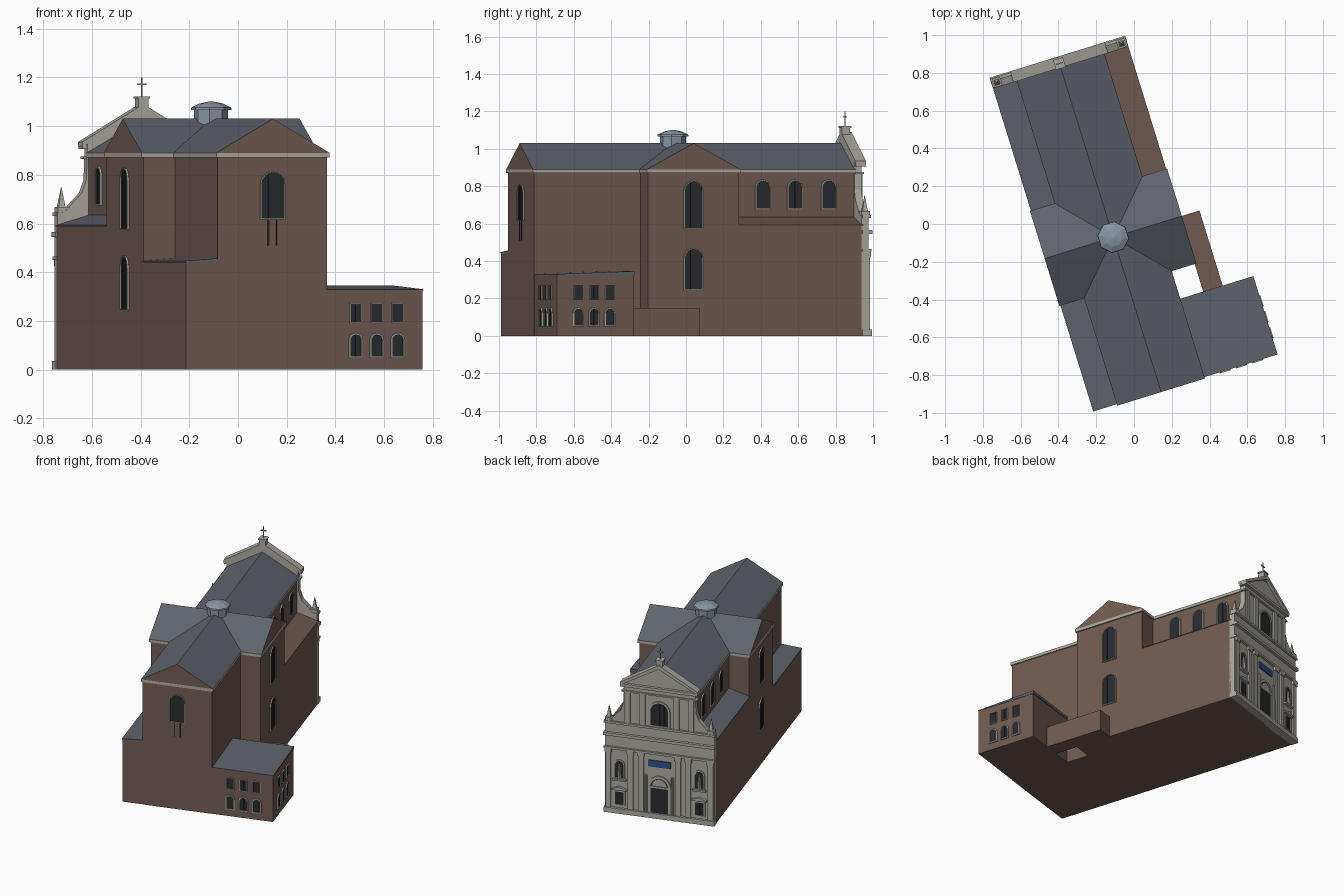
import bpy, bmesh, math
from mathutils import Matrix

if "Cube" in bpy.data.objects:
    bpy.data.objects.remove(bpy.data.objects["Cube"])

# The church is laid out on its own axes (u across, v towards the facade) then turned in place
PLACE = Matrix.Translation((-0.11, -0.07, 0)) @ Matrix.Rotation(math.radians(17.2), 4, 'Z')


def material(name, rgb):
    m = bpy.data.materials.new(name)
    m.diffuse_color = (*rgb, 1)
    m.use_nodes = True
    m.node_tree.nodes["Principled BSDF"].inputs["Base Color"].default_value = m.diffuse_color
    return m


BRICK = material("brick", (0.165, 0.105, 0.083))
ROOF = material("slate", (0.115, 0.125, 0.148))
STONE = material("stone", (0.42, 0.40, 0.35))
GLASS = material("dark_glass", (0.022, 0.024, 0.028))
LEAD = material("lead", (0.25, 0.30, 0.36))
BLUE = material("blue_panel", (0.03, 0.08, 0.27))


def finish(name, bm, *mats):
    bmesh.ops.recalc_face_normals(bm, faces=bm.faces)
    me = bpy.data.meshes.new(name)
    bm.to_mesh(me)
    bm.free()
    for m in mats:
        me.materials.append(m)
    ob = bpy.data.objects.new(name, me)
    ob.matrix_world = PLACE
    bpy.context.collection.objects.link(ob)
    return ob


def prism(name, pts, axis, d0, d1, mat, cap=None):
    """Extrude a 2D profile along u, v or z; cap gives the two ends another material."""
    put = {'u': lambda a, b, d: (d, a, b), 'v': lambda a, b, d: (a, d, b),
           'z': lambda a, b, d: (a, b, d)}[axis]
    bm = bmesh.new()
    lo, hi = ([bm.verts.new(put(a, b, d)) for a, b in pts] for d in (d0, d1))
    n = len(pts)
    for f in (bm.faces.new(lo), bm.faces.new(hi)):
        f.material_index = 1 if cap else 0
    for i in range(n):
        bm.faces.new((lo[i], lo[(i + 1) % n], hi[(i + 1) % n], hi[i]))
    return finish(name, bm, mat, *([cap] if cap else []))


def box(name, u0, u1, v0, v1, z0, z1, mat):
    return prism(name, [(u0, v0), (u1, v0), (u1, v1), (u0, v1)], 'z', z0, z1, mat)


def cone(name, u, v, z0, z1, r0, r1, sides, mat):
    bm = bmesh.new()
    bmesh.ops.create_cone(bm, cap_ends=True, segments=sides, radius1=r0, radius2=r1, depth=z1 - z0,
                          matrix=Matrix.Translation((u, v, (z0 + z1) / 2)) @
                          Matrix.Rotation(math.pi / sides, 4, 'Z'))
    return finish(name, bm, mat)


def arch(c, w, z0, z1, round_top=True):
    r = w / 2
    if not round_top:
        return [(c - r, z0), (c + r, z0), (c + r, z1), (c - r, z1)]
    return [(c - r, z0), (c + r, z0)] + [(c + r * math.cos(t * math.pi / 8),
            z1 - r + r * math.sin(t * math.pi / 8)) for t in range(9)]


def window(name, axis, wall, out, c, w, z0, z1, frame=0.006, round_top=True, bars=1, pane=GLASS):
    """Dark pane, an open stone surround and slim bars on a wall facing +/- axis."""
    prism(name + "_pane", arch(c, w, z0, z1, round_top), axis, wall - out * .004, wall + out * .003, pane)
    inner = arch(c, w, z0, z1, round_top)
    outer = arch(c, w + 2 * frame, z0 - frame, z1 + frame, round_top)
    n = len(inner)
    for i in range(n):
        j = (i + 1) % n
        prism(name + "_surround", [inner[i], inner[j], outer[j], outer[i]], axis,
              wall - out * .002, wall + out * .008, STONE)
    for k in range(bars):
        x = c + w * ((k + 1) / (bars + 1) - .5)
        prism(name + "_bar", arch(x, .005, z0, z1 - w * .1, False), axis, wall, wall + out * .006, GLASS)


def gable(name, half, axis, d0, d1):
    prism(name, [(-half, .89), (half, .89), (0, 1.03)], axis, d0, d1, ROOF, BRICK)


# Nave, choir and transept walls with their cornices and crossing roofs
box("nave_and_choir_walls", -.235, .235, -.85, .95, 0, .87, BRICK)
box("transept_walls", -.37, .37, -.255, .255, 0, .87, BRICK)
box("nave_cornice", -.243, .243, -.858, .95, .87, .89, STONE)
box("transept_cornice", -.38, .38, -.263, .263, .87, .89, STONE)
gable("nave_roof", .243, 'v', -.858, .95)
gable("transept_roof", .263, 'u', -.38, .38)

# Side aisles: lean-to profiles, the left one roofed in slate
for s, top in ((-1, ROOF), (1, BRICK)):
    prism("aisle_walls", [(s * .2, 0), (s * .37, 0), (s * .37, .59), (s * .23, .63), (s * .2, .63)],
          'v', .2, .95, BRICK)
    prism("aisle_roof", [(s * .375, .588), (s * .375, .593), (s * .23, .636), (s * .23, .63)],
          'v', .255, .95, top)

# Left chapel, sacristy, and low link wall around the small court
box("left_chapel", -.37, -.2, -.848, -.2, 0, .44, BRICK)
prism("left_chapel_roof", [(-.374, .44), (-.235, .44), (-.235, .457), (-.374, .447)], 'v', -.85, -.255, ROOF)
box("sacristy", .2, .645, -.848, -.42, 0, .325, BRICK)
prism("sacristy_roof", [(-.85, .325), (-.416, .325), (-.416, .346), (-.85, .33)], 'u', .235, .648, ROOF)
box("link_wall", .37, .478, -.42, 0, 0, .15, BRICK)

# Octagonal lantern over the crossing
cone("lantern_drum", 0, 0, .98, 1.072, .07, .07, 8, LEAD)
for z0, z1, r0, r1 in ((1.066, 1.076, .084, .082), (1.076, 1.092, .082, .05), (1.092, 1.101, .05, .008)):
    cone("lantern_cap", 0, 0, z0, z1, r0, r1, 8, LEAD)

# Windows of nave and transept, both sides
for s in (-1, 1):
    for z0, z1 in ((.58, .825), (.25, .465)):
        window("transept_window", 'u', s * .37, s, 0, .1, z0, z1, .004, bars=2)
    for v in (.43, .61, .80):
        window("clerestory_window", 'u', s * .235, s, v, .075, .68, .83)
window("choir_window", 'v', -.85, -1, 0, .1, .62, .81, .003, bars=2)
for u in (-.018, .018):
    box("choir_window_leg", u - .003, u + .003, -.855, -.85, .51, .62, GLASS)

# Sacristy windows: arched below, square above
for i in range(3):
    for axis, wall, out, c in (('v', -.848, -1, .357 + i * .09), ('u', .645, 1, -.73 + i * .088)):
        window("sacristy_lower_window", axis, wall, out, c, .048, .055, .145)
        window("sacristy_upper_window", axis, wall, out, c, .045, .195, .27, .003, False)

# Facade slab with curved shoulders and a pediment
half = [(.37, 0), (.37, .64), (.335, .65), (.30, .69), (.265, .725), (.245, .78), (.24, .93), (.25, .93)]
prism("facade", half + [(0, 1.08)] + [(-u, z) for u, z in reversed(half)], 'v', .94, .98, STONE)

# Horizontal mouldings
for hw, z0, z1, v1 in ((.374, 0, .035, .998), (.374, .45, .465, .995), (.376, .545, .565, 1.0),
                       (.374, .63, .645, .994), (.255, .865, .875, .99), (.26, .905, .925, 1.0)):
    box("facade_moulding", -hw, hw, .945, v1, z0, z1, STONE)

window("facade_window", 'v', .98, 1, 0, .12, .655, .815, .012, bars=3)
window("portal", 'v', .98, 1, 0, .12, .035, .28, .018, bars=0)
prism("portal_lunette", arch(0, .10, .225, .275), 'v', .98, .986, STONE)
box("portal_lintel", -.06, .06, .98, .99, .212, .224, STONE)
box("blue_panel", -.075, .075, .975, .988, .36, .405, BLUE)

for s in (-1, 1):
    # Raking cornice, pilasters, volute edge and pinnacles
    prism("raking_cornice", [(0, 1.09), (s * .262, .935), (s * .262, .915), (0, 1.062)], 'v', .94, 1.0, STONE)
    for u in (.345, .195, .125):
        box("pilaster", s * u - .018, s * u + .018, .975, .99, .03, .435, STONE)
        box("pilaster_capital", s * u - .023, s * u + .023, .975, .995, .425, .45, STONE)
    for u in (.215, .115):
        box("upper_pilaster", s * u - .018, s * u + .018, .975, .989, .645, .87, STONE)
    box("pinnacle_base", s * .345 - .022, s * .345 + .022, .942, .99, .64, .668, STONE)
    cone("pinnacle", s * .345, .966, .668, .75, .02, .001, 4, STONE)
    # Portal columns, side windows and statue niches
    cone("portal_column", s * .09, .99, .035, .30, .01, .009, 8, STONE)
    window("facade_side_window", 'v', .98, 1, s * .27, .06, .06, .15, .008, False)
    prism("side_window_hood", [(s * .27 - .05, .163), (s * .27 + .05, .163), (s * .27 + .05, .172),
                               (s * .27, .188), (s * .27 - .05, .172)], 'v', .975, .998, STONE)
    window("niche", 'v', .98, 1, s * .27, .055, .25, .37, .008, bars=0)
    box("niche_shelf", s * .27 - .045, s * .27 + .045, .975, 1.0, .232, .244, STONE)
    cone("statue_body", s * .27, .987, .244, .325, .014, .009, 8, STONE)
    cone("statue_head", s * .27, .987, .325, .345, .008, .006, 8, STONE)

# Pedestal and cross on the pediment
box("cross_pedestal", -.022, .022, .94, .985, 1.05, 1.115, STONE)
box("cross_pedestal_cap", -.027, .027, .936, .99, 1.112, 1.121, STONE)
box("cross_upright", -.003, .003, .96, .966, 1.12, 1.20, STONE)
box("cross_arms", -.02, .02, .96, .966, 1.168, 1.175, STONE)
